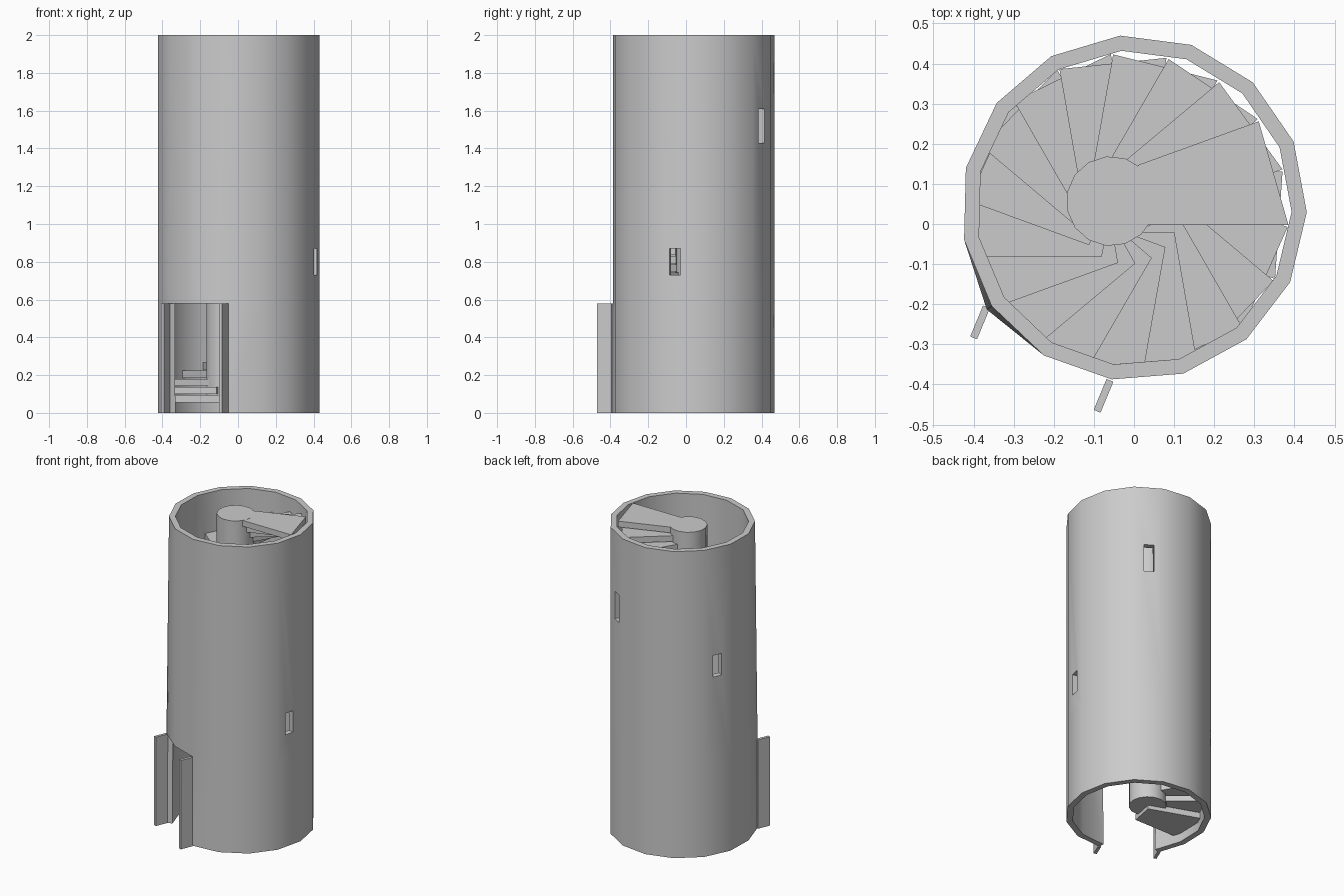
import bpy, bmesh
from math import radians, cos, sin
from mathutils import Matrix, Vector

if "Cube" in bpy.data.objects:
    bpy.data.objects.remove(bpy.data.objects["Cube"])

stone = bpy.data.materials.new("grey stone")
stone.use_nodes = True
GREY = (0.6, 0.6, 0.6, 1)
stone.diffuse_color = GREY
stone.node_tree.nodes["Principled BSDF"].inputs["Base Color"].default_value = GREY

SIDES, RADIUS, PHASE = 15, 0.431, -1.4
CENTRE = Vector((0, 0.04, 0))
HEIGHT, DOOR_TOP, WALL = 2.0, 0.58, 0.037
DOOR_PANELS = (9, 10)


def finish(bm, name):
    bmesh.ops.recalc_face_normals(bm, faces=bm.faces)
    mesh = bpy.data.meshes.new(name)
    bm.to_mesh(mesh)
    bm.free()
    mesh.materials.append(stone)
    obj = bpy.data.objects.new(name, mesh)
    bpy.context.collection.objects.link(obj)
    return obj


def activate(obj):
    bpy.ops.object.select_all(action='DESELECT')
    obj.select_set(True)
    bpy.context.view_layer.objects.active = obj


def prism(bm, outline, z0, z1):
    """Upright solid from a flat outline."""
    low = [bm.verts.new((x, y, z0)) for x, y in outline]
    high = [bm.verts.new((x, y, z1)) for x, y in outline]
    bm.faces.new(low[::-1])
    bm.faces.new(high)
    n = len(outline)
    for i in range(n):
        j = (i + 1) % n
        bm.faces.new((low[i], low[j], high[j], high[i]))


def ring_point(i, z, grow=0.0):
    a = radians(PHASE + i * 360 / SIDES)
    return CENTRE + Vector(((RADIUS + grow) * cos(a), (RADIUS + grow) * sin(a), z))


# Tower shell: open tube with the doorway panels left out, bulging at one jamb
bm = bmesh.new()
levels = [[bm.verts.new(ring_point(i, z, 0.015 if i == 9 and z < HEIGHT else 0))
           for i in range(SIDES)] for z in (0, DOOR_TOP, HEIGHT)]
for row in range(2):
    for i in range(SIDES):
        if row == 0 and i in DOOR_PANELS:
            continue
        j = (i + 1) % SIDES
        bm.faces.new((levels[row][i], levels[row][j], levels[row + 1][j], levels[row + 1][i]))
for v in [v for v in bm.verts if not v.link_faces]:
    bm.verts.remove(v)
tower = finish(bm, "tower_wall")
activate(tower)
solid = tower.modifiers.new("thickness", 'SOLIDIFY')
solid.thickness, solid.offset, solid.use_even_offset = WALL, -1, True
bpy.ops.object.modifier_apply(modifier=solid.name)

# Window slits: panel index, bottom, top
for panel, z0, z1 in ((14, 0.73, 0.87), (6, 1.16, 1.30), (2, 1.43, 1.61)):
    a = radians(PHASE + (panel + 0.5) * 360 / SIDES)
    bm = bmesh.new()
    bmesh.ops.create_cube(bm, size=1)
    bmesh.ops.transform(bm, verts=bm.verts, matrix=(
        Matrix.Translation(CENTRE + Vector((0.4 * cos(a), 0.4 * sin(a), (z0 + z1) / 2)))
        @ Matrix.Rotation(a, 4, 'Z') @ Matrix.Diagonal((0.2, 0.06, z1 - z0, 1))))
    cutter = finish(bm, "window_cutter")
    cutter.hide_render = True
    activate(tower)
    cut = tower.modifiers.new("window", 'BOOLEAN')
    cut.operation, cut.solver, cut.object = 'DIFFERENCE', 'EXACT', cutter
    bpy.ops.object.modifier_apply(modifier=cut.name)
    bpy.data.objects.remove(cutter)
bpy.ops.object.shade_smooth_by_angle(angle=radians(30))

# Door jambs: thin plates standing out from the wall
for name, x, y in (("left_door_jamb", -0.06, -0.39), ("right_door_jamb", -0.368, -0.207)):
    out, side = Vector((-0.032, -0.077)), Vector((0.0085, -0.0035))
    root = Vector((x, y))
    bm = bmesh.new()
    prism(bm, [root - side, root - side + out, root + side + out, root + side], 0, DOOR_TOP)
    finish(bm, name)

# Newel column
bm = bmesh.new()
prism(bm, [(-0.057 + 0.112 * cos(radians(a)), 0.057 + 0.112 * sin(radians(a)))
           for a in range(0, 360, 24)], 0.08, HEIGHT)
column = finish(bm, "newel_column")
activate(column)
bpy.ops.object.shade_smooth_by_angle(angle=radians(30))

# Winding treads: overlapping wedges turning down from the top
PIVOT = Vector((-0.015, 0.025, 0))
TREAD = [(0.05, -0.027), (0.40, -0.027), (0.326, 0.231), (0.025, 0.122)]
COUNT, RISE, THICK = 45, 0.0433, 0.038
bm = bmesh.new()
for k in range(COUNT):
    turn = Matrix.Rotation(radians(20 * k), 3, 'Z')
    outline = [(PIVOT + turn @ Vector((x, y, 0))).xy for x, y in TREAD]
    top = HEIGHT - 0.001 - k * RISE
    prism(bm, outline, top - THICK, top)
finish(bm, "stair_treads")
